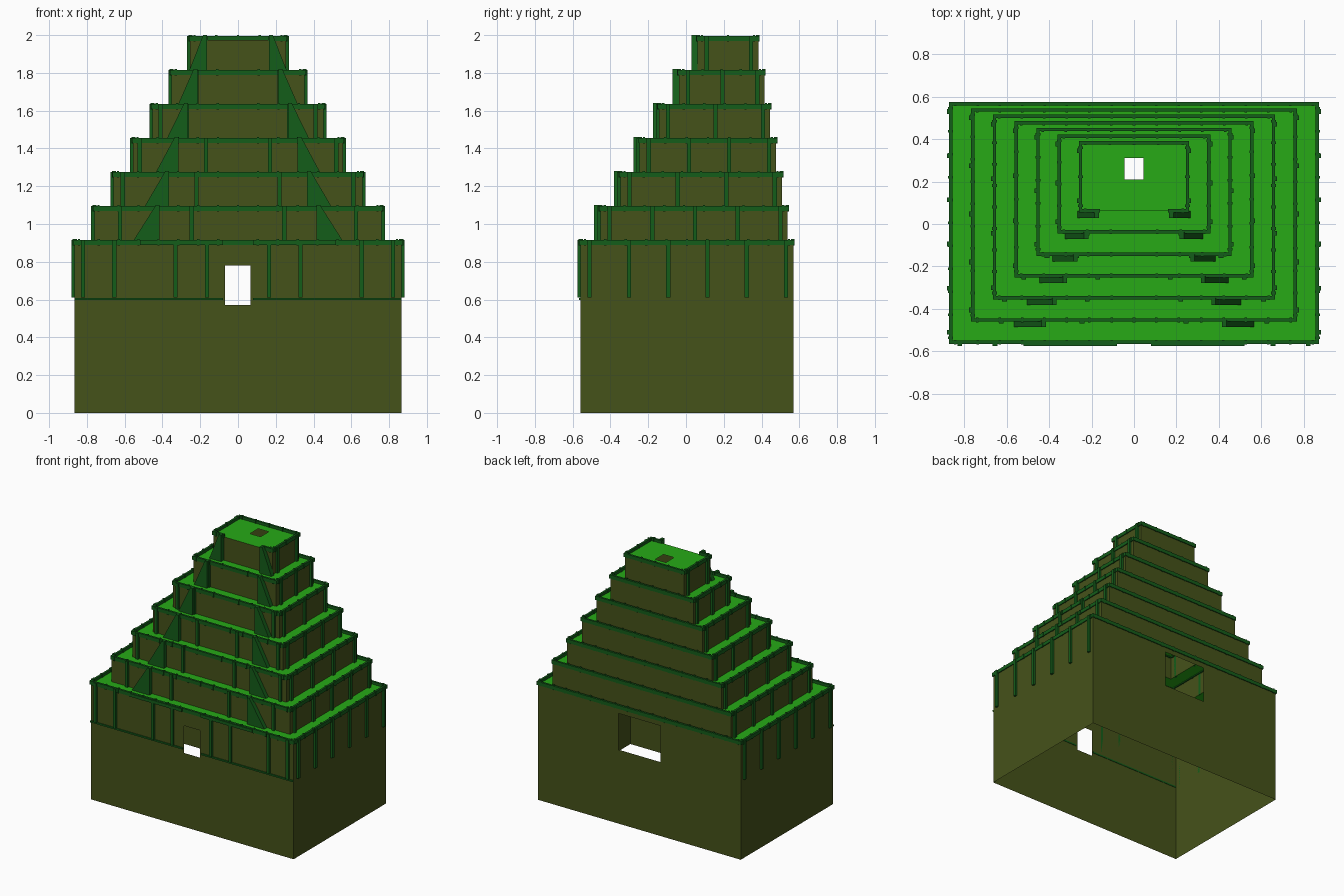
import bpy, bmesh

if "Cube" in bpy.data.objects:
    bpy.data.objects.remove(bpy.data.objects["Cube"])


def material(name, rgb):
    m = bpy.data.materials.new(name)
    m.diffuse_color = (*rgb, 1)
    m.use_nodes = True
    m.node_tree.nodes["Principled BSDF"].inputs["Base Color"].default_value = m.diffuse_color
    return m


STONE = material("mossy_stone", (0.06, 0.085, 0.01))
GRASS = material("grass", (0.02, 0.40, 0.008))
TRIM = material("green_trim", (0.007, 0.11, 0.01))


def finish(name, bm, mat):
    me = bpy.data.meshes.new(name)
    bm.to_mesh(me)
    bm.free()
    me.materials.append(mat)
    ob = bpy.data.objects.new(name, me)
    bpy.context.collection.objects.link(ob)


def box(bm, x0, x1, y0, y1, z0, z1):
    b = [bm.verts.new(p) for p in ((x0, y0, z0), (x1, y0, z0), (x1, y1, z0), (x0, y1, z0))]
    t = [bm.verts.new((v.co.x, v.co.y, z1)) for v in b]
    bm.faces.new(b[::-1])
    bm.faces.new(t)
    for i in range(4):
        j = (i + 1) % 4
        bm.faces.new((b[i], b[j], t[j], t[i]))


def panel(bm, place, outer, hole=None):
    """Flat rectangle (u0, u1, v0, v1), optionally with a rectangular hole."""
    def loop(r):
        u0, u1, v0, v1 = r
        return [bm.verts.new(place(u, v)) for u, v in ((u0, v0), (u1, v0), (u1, v1), (u0, v1))]
    o = loop(outer)
    if hole is None:
        bm.faces.new(o)
        return
    h = loop(hole)
    for i in range(4):
        j = (i + 1) % 4
        bm.faces.new((o[i], o[j], h[j], h[i]))


def spread(a, b, n):
    return [a + (b - a) * i / (n - 1) for i in range(n)]


# tiers from the top down: half width, front y, back y, top z
TIERS = [(0.26, 0.055, 0.39, 2.0), (0.36, -0.045, 0.422, 1.82), (0.46, -0.15, 0.453, 1.64),
         (0.562, -0.252, 0.484, 1.46), (0.665, -0.355, 0.515, 1.28),
         (0.768, -0.46, 0.545, 1.10), (0.872, -0.565, 0.575, 0.92)]
# pilasters: positions on the front (mirrored), count on each side
FRONT_PILASTERS = [[], [0.22], [0.27, 0.41], [0.17, 0.52], [0.22, 0.61],
                   [0.245, 0.625], [0.165, 0.33, 0.655, 0.82]]
SIDE_PILASTERS = [2, 3, 3, 4, 4, 5, 6]
INSET, DROP = 0.007, 0.025

walls, floors, rails, clips, pilasters, buttresses = (bmesh.new() for _ in range(6))

for i, (hx, fy, by, top) in enumerate(TIERS):
    last = i == len(TIERS) - 1
    zf = top - DROP
    z0 = 0 if last else TIERS[i + 1][3] - DROP
    wx, wf, wb = hx - INSET, fy + INSET, by - INSET

    # hollow walls, with a front doorway and a back opening in the base
    panel(walls, lambda u, v: (u, wf, v), (-wx, wx, z0, zf), (-0.07, 0.065, 0.57, 0.78) if last else None)
    panel(walls, lambda u, v: (-u, wb, v), (-wx, wx, z0, zf), (-0.18, 0.18, 0.57, 0.85) if last else None)
    panel(walls, lambda u, v: (wx, u, v), (wf, wb, z0, zf))
    panel(walls, lambda u, v: (-wx, -u, v), (-wb, -wf, z0, zf))

    # terrace ring around the tier above, or the roof with its shaft
    if i == 0:
        hole = (-0.045, 0.045, 0.21, 0.31)
    else:
        ux, uf, ub, _ = TIERS[i - 1]
        hole = (-ux + INSET, ux - INSET, uf + INSET, ub - INSET)
    panel(floors, lambda u, v: (u, v, zf), (-wx, wx, wf, wb), hole)

    # low parapet
    t, zr = 0.016, top - 0.032
    zt = top - 0.004
    box(rails, -hx, hx, by - t, by, zr, zt)
    for s in (-1, 1):
        xs = sorted((s * hx, s * (hx - t)))
        box(rails, *xs, fy, by - t, zr, zt)
        gap = 0.16 if i == 0 else 0
        xs = sorted((s * (hx - t), s * gap))
        box(rails, *xs, fy, fy + t, zr, zt)

    # small clips over the parapet
    e = 0.003
    for x in spread(-hx + 0.03, hx - 0.03, round(2 * hx / 0.1)):
        box(clips, x - 0.006, x + 0.006, by - t - e, by, zr - e, top)
        if abs(x) > gap:
            box(clips, x - 0.006, x + 0.006, fy - e, fy + t + e, zr - e, top)
    for y in spread(fy + 0.03, by - 0.03, round((by - fy) / 0.1)):
        for s in (-1, 1):
            xs = sorted((s * (hx + e), s * (hx - t - e)))
            box(clips, *xs, y - 0.006, y + 0.006, zr - e, top)

    # pilasters on the front and the two sides
    zp = 0.61 if last else z0
    p = 0.009
    for s in (-1, 1):
        for x in FRONT_PILASTERS[i]:
            box(pilasters, s * x - 0.011, s * x + 0.011, fy - p, wf, zp, top - 0.006)
        for y in spread(fy + 0.055, by - 0.045, SIDE_PILASTERS[i]):
            xs = sorted((s * (hx + p), s * wx))
            box(pilasters, *xs, y - 0.011, y + 0.011, zp, top - 0.006)

    # triangular buttresses flanking the front centre
    if not last:
        a, b = 0.165 + 0.05 * i, 0.265 + 0.06 * i
        for s in (-1, 1):
            prof = [(b, z0), (a, z0), (a, top), (a + 0.02, top)]
            f = [buttresses.verts.new((s * x, fy - 0.026, z)) for x, z in prof]
            k = [buttresses.verts.new((s * x, wf, z)) for x, z in prof]
            buttresses.faces.new(f)
            buttresses.faces.new(k[::-1])
            for n in range(4):
                m = (n + 1) % 4
                buttresses.faces.new((f[m], f[n], k[n], k[m]))
bmesh.ops.recalc_face_normals(buttresses, faces=buttresses.faces)

# ledge under the base pilasters, broken by the doorway, with raised strips
ledge = bmesh.new()
for s in (-1, 1):
    xs = sorted((s * 0.08, s * 0.865))
    box(ledge, *xs, -0.566, -0.555, 0.597, 0.609)
    xs = sorted((s * 0.08, s * 0.52))
    box(ledge, *xs, -0.574, -0.56, top - 0.03, top - 0.006)

finish("tier_walls", walls, STONE)
finish("terrace_floors", floors, GRASS)
finish("parapets", rails, TRIM)
finish("parapet_clips", clips, TRIM)
finish("pilasters", pilasters, TRIM)
finish("front_buttresses", buttresses, TRIM)
finish("front_ledge", ledge, TRIM)
